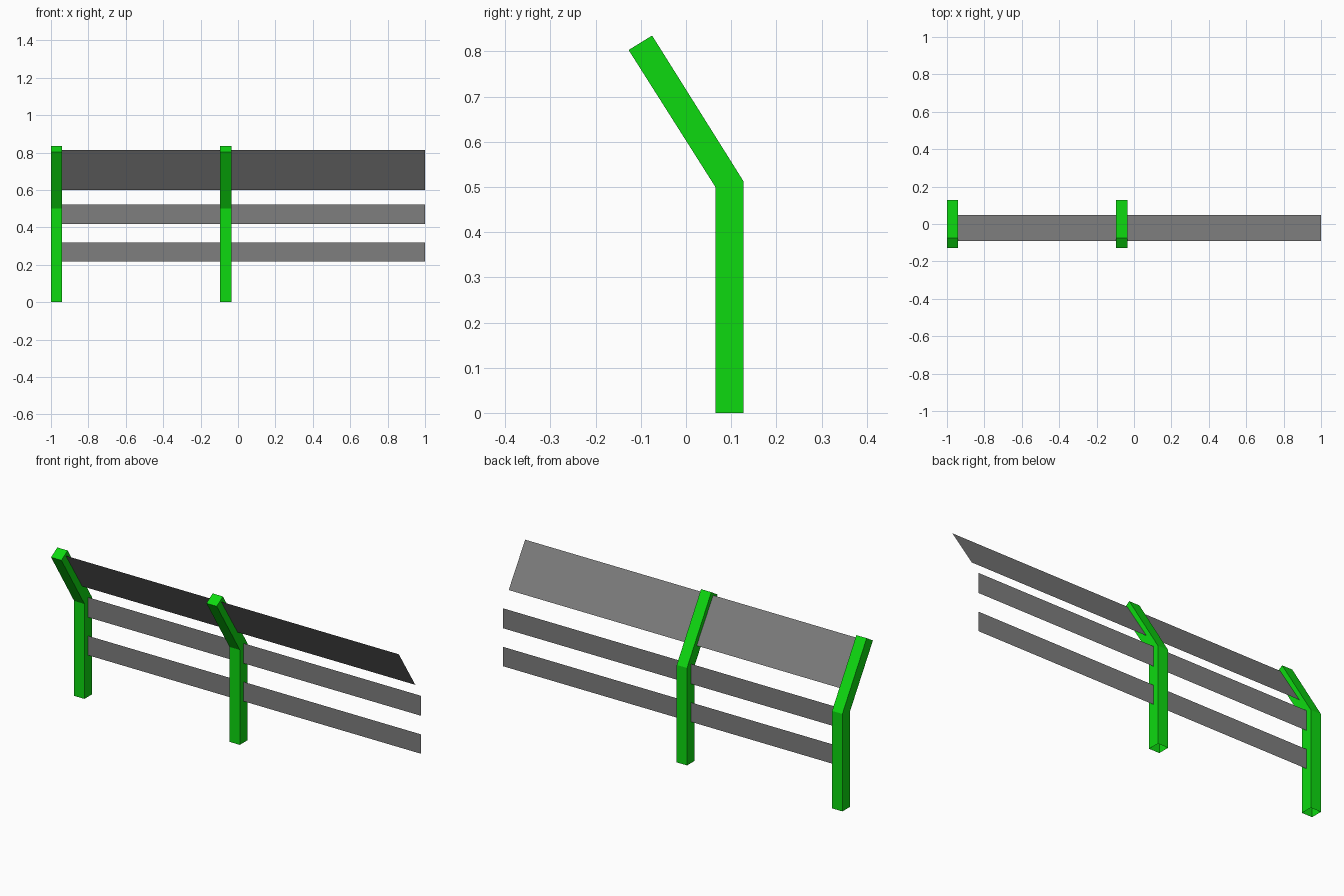
import bpy

if "Cube" in bpy.data.objects:
    bpy.data.objects.remove(bpy.data.objects["Cube"])


def material(name, rgb):
    m = bpy.data.materials.new(name)
    m.diffuse_color = (*rgb, 1.0)
    m.use_nodes = True
    m.node_tree.nodes["Principled BSDF"].inputs["Base Color"].default_value = m.diffuse_color
    return m


green = material("bright green", (0.004, 0.70, 0.005))
grey = material("mid grey", (0.21, 0.21, 0.21))


def make_object(name, verts, faces, mat):
    me = bpy.data.meshes.new(name)
    me.from_pydata(verts, [], faces)
    me.materials.append(mat)
    ob = bpy.data.objects.new(name, me)
    bpy.context.collection.objects.link(ob)
    return ob


# Bent post outline as (front, back) edge pairs in y, z, from ground to tip
POST = [((0.065, 0.0), (0.127, 0.0)),
        ((0.065, 0.50), (0.127, 0.513)),
        ((-0.127, 0.803), (-0.075, 0.835))]


def post(name, x0, x1):
    verts, faces = [], []
    for (fy, fz), (by, bz) in POST:
        verts += [(x0, fy, fz), (x1, fy, fz), (x1, by, bz), (x0, by, bz)]
    for level in range(len(POST) - 1):
        a = level * 4
        for i in range(4):
            j = (i + 1) % 4
            faces.append((a + i, a + j, a + 4 + j, a + 4 + i))
    n = len(verts)
    faces.append((n - 4, n - 3, n - 2, n - 1))  # tip cap, foot stays open
    return make_object(name, verts, faces, green)


def board(name, low, high):
    # Thin single-sheet board between two (y, z) edges
    x0, x1 = -0.97, 1.0
    return make_object(name, [(x0, *low), (x1, *low), (x1, *high), (x0, *high)],
                       [(0, 1, 2, 3)], grey)


# Posts
post("end_post", -1.0, -0.94)
post("middle_post", -0.095, -0.035)

# Rails and leaning top board
board("lower_rail", (0.096, 0.218), (0.096, 0.32))
board("upper_rail", (0.096, 0.418), (0.096, 0.523))
board("leaning_board", (0.047, 0.60), (-0.09, 0.813))
